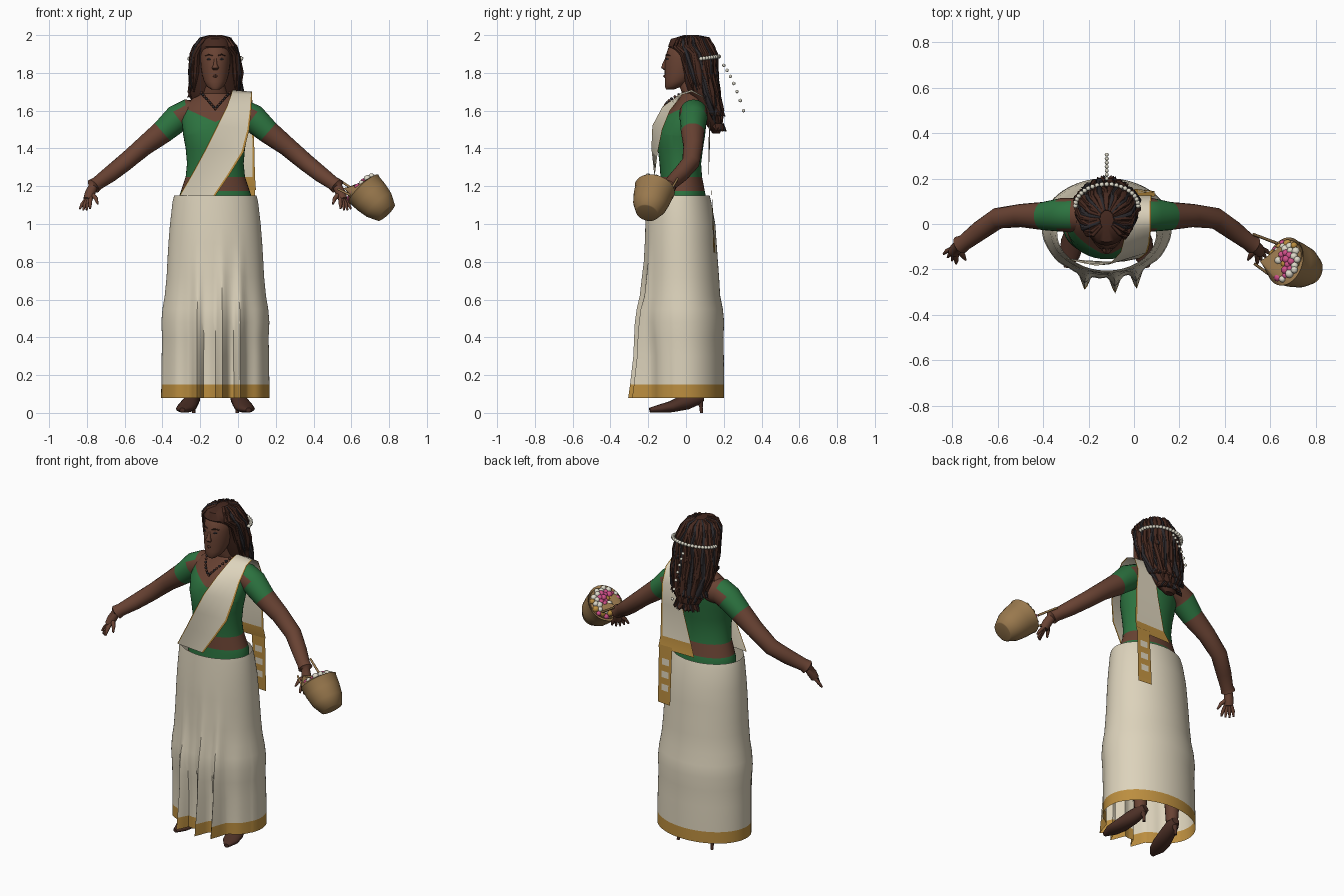
import bpy, bmesh, math, random
from mathutils import Vector

random.seed(4)
if "Cube" in bpy.data.objects:
    bpy.data.objects.remove(bpy.data.objects["Cube"])
CX = -0.12  # body centre line


def material(name, *rgb):
    m = bpy.data.materials.new(name)
    m.use_nodes = True
    m.diffuse_color = (*rgb, 1)
    bsdf = m.node_tree.nodes["Principled BSDF"]
    bsdf.inputs["Base Color"].default_value = (*rgb, 1)
    bsdf.inputs["Roughness"].default_value = 0.8
    return m


SKIN = material("brown skin", 0.14, 0.055, 0.033)
HAIR = material("dark brown hair", 0.06, 0.022, 0.014)
SHADE = material("charcoal hair", 0.025, 0.022, 0.025)
CREAM = material("cream cloth", 0.72, 0.65, 0.50)
GOLD = material("gold border", 0.50, 0.27, 0.05)
GREEN = material("green blouse", 0.025, 0.17, 0.05)
CANE = material("tan basket", 0.32, 0.19, 0.075)
PINK = material("pink petals", 0.62, 0.08, 0.25)
WHITE = material("ivory petals", 0.72, 0.69, 0.58)
SHOE = material("brown leather", 0.075, 0.03, 0.02)


def finish(name, bm, mats, angle=50):
    bmesh.ops.recalc_face_normals(bm, faces=bm.faces)
    me = bpy.data.meshes.new(name)
    bm.to_mesh(me)
    bm.free()
    for m in mats:
        me.materials.append(m)
    for p in me.polygons:
        p.use_smooth = True
    me.set_sharp_from_angle(angle=math.radians(angle))
    ob = bpy.data.objects.new(name, me)
    bpy.context.collection.objects.link(ob)
    return ob


def loft(name, tubes, mats, sides=12, flat=False, pick=None, caps=True, cuts=(), shape=None):
    """Skin elliptical rings (x, y, z, a, b); flat keeps every ring level."""
    bm = bmesh.new()
    for n, rings in enumerate(tubes):
        pts = [Vector(r[:3]) for r in rings]
        loops = []
        for i, r in enumerate(rings):
            u, v = Vector((1, 0, 0)), Vector((0, 1, 0))
            if not flat:
                t = (pts[min(i + 1, len(pts) - 1)] - pts[max(i - 1, 0)]).normalized()
                u = t.cross(Vector((0, 0, 1)))
                u = u.normalized() if u.length > 0.05 else Vector((1, 0, 0))
                v = u.cross(t)
            loop = []
            for k in range(sides):
                a = math.tau * k / sides
                p = pts[i] + u * r[3] * math.cos(a) + v * r[-1] * math.sin(a)
                loop.append(bm.verts.new(shape(p) if shape else p))
            loops.append(loop)
        for i, (lo, hi) in enumerate(zip(loops, loops[1:])):
            for k in range(sides):
                j = (k + 1) % sides
                f = bm.faces.new((lo[k], lo[j], hi[j], hi[k]))
                f.material_index = n % len(mats) if pick is None else 0
        if caps:
            for loop in (loops[0], loops[-1]):
                bm.faces.new(loop).material_index = n % len(mats) if pick is None else 0
    for co, no in cuts:
        bmesh.ops.bisect_plane(bm, geom=bm.verts[:] + bm.edges[:] + bm.faces[:], plane_co=co, plane_no=no)
    if pick:
        for f in bm.faces:
            f.material_index = pick(f.calc_center_median())
    return finish(name, bm, mats)


def balls(name, items, mats, detail=1):
    bm = bmesh.new()
    for i, (p, r) in enumerate(items):
        made = bmesh.ops.create_icosphere(bm, subdivisions=detail, radius=r)["verts"]
        for v in made:
            v.co += Vector(p)
        for f in {f for v in made for f in v.link_faces}:
            f.material_index = i % len(mats)
    return finish(name, bm, mats)


def strip(name, stations, columns, mats, pick):
    """Cloth ribbon between left and right edge points."""
    bm = bmesh.new()
    rows = [[bm.verts.new(Vector(l).lerp(Vector(r), c)) for c in columns] for l, r in stations]
    for i in range(len(rows) - 1):
        for j in range(len(columns) - 1):
            f = bm.faces.new((rows[i][j], rows[i][j + 1], rows[i + 1][j + 1], rows[i + 1][j]))
            f.material_index = pick(i, j)
    return finish(name, bm, mats)


def mirror(rings):
    return [(2 * CX - r[0], *r[1:]) for r in rings]


def column(rows):
    return [(CX, y, z, a, b) for z, y, a, b in rows]


# Torso with cut neckline, bare midriff and waistband
def blouse(c):
    return int(1.25 < c.z < 1.54 + 0.45 * abs(c.x - CX) or 1.1 < c.z < 1.175)


torso = column([(1.05, -.02, .19, .125), (1.15, -.018, .19, .122), (1.25, -.025, .157, .11),
                (1.32, -.03, .15, .11), (1.4, -.03, .157, .12), (1.47, -.027, .17, .128),
                (1.55, -.01, .178, .12), (1.62, .02, .165, .09), (1.665, .03, .12, .065),
                (1.69, .03, .065, .05), (1.73, .015, .052, .05), (1.8, .01, .05, .05)])
neck = Vector((CX, 0, 1.54))
loft("torso", [torso], [SKIN, GREEN], 40, True, blouse,
     cuts=[((0, 0, 1.1), (0, 0, 1)), ((0, 0, 1.175), (0, 0, 1)), ((0, 0, 1.25), (0, 0, 1)),
           (neck, (.45, 0, -1)), (neck, (-.45, 0, -1))])

# Arms with short sleeves, cuffs and hands
arm = [(-.20, .04, 1.58, .07), (-.27, .04, 1.585, .075), (-.32, .04, 1.56, .074), (-.40, .035, 1.487, .062),
       (-.5, .037, 1.41, .051), (-.6, .025, 1.325, .047), (-.68, -.03, 1.262, .043), (-.745, -.08, 1.215, .036),
       (-.765, -.092, 1.2, .041), (-.768, -.095, 1.195, .025), (-.785, -.11, 1.16, .027), (-.795, -.122, 1.13, .024)]
fingers = [[(-.79 + s * .4, -.118 - s * .5, 1.14, .011), (-.805 + s, -.14 - s, 1.105, .01),
            (-.812 + s * 1.3, -.152 - s, 1.07 + abs(s) * .5, .005)] for s in (-.02, -.006, .008, .022)]
fingers.append([(-.775, -.115, 1.16, .013), (-.752, -.14, 1.135, .011), (-.742, -.158, 1.105, .005)])
for side, flip in (("right", list), ("left", mirror)):
    loft(side + "_arm", [flip(arm)], [SKIN, GREEN], 20,
         pick=lambda c: int(.19 < abs(c.x - CX) and c.z > 1.2 and abs(c.x - CX) * .75 - (c.z - 1.487) * .66 < .21
                            and abs(c.x - CX) - (c.z - 1.585) * .8 > .155),
         cuts=[(flip([(-.40, .035, 1.487)])[0], (-.75 if side == "right" else .75, 0, -.66))])
    loft(side + "_fingers", [flip(f) for f in fingers], [SKIN], 8)

# Head and face
head = column([(1.712, -.085, .022, .02), (1.728, -.067, .045, .045), (1.755, -.045, .06, .067),
               (1.79, -.03, .07, .083), (1.83, -.02, .076, .093), (1.88, -.01, .08, .1),
               (1.93, 0, .078, .095), (1.97, .01, .055, .07), (1.988, .01, .02, .03)])
loft("head", [head], [SKIN], 28, True)
loft("nose", [column([(1.88, -.102, .007, .008), (1.845, -.112, .01, .015), (1.827, -.115, .019, .017),
                      (1.815, -.108, .012, .01)])], [SKIN], 10, True)
loft("lips", [[(CX - .026, -.101, 1.783, .002), (CX, -.113, 1.783, .008), (CX + .026, -.101, 1.783, .002)]], [SHOE], 8)
for s in (-1, 1):
    side = "left" if s > 0 else "right"
    loft(side + "_brow", [[(CX + s * .014, -.107, 1.892, .003), (CX + s * .034, -.102, 1.898, .004),
                           (CX + s * .055, -.084, 1.89, .002)]], [HAIR], 6)
    loft(side + "_eye", [[(CX + s * .018, -.104, 1.872, .002), (CX + s * .033, -.099, 1.873, .007),
                          (CX + s * .048, -.086, 1.871, .002)]], [SHADE], 8)

# Hair: core mass, flowing locks and ragged tips
mass = column([(1.995, .02, .03, .04), (1.98, .018, .075, .098), (1.94, .02, .102, .115), (1.9, .045, .115, .105),
               (1.8, .065, .128, .09), (1.7, .085, .135, .08), (1.6, .12, .11, .065), (1.52, .15, .07, .04),
               (1.48, .16, .03, .02)])
loft("hair", [mass], [HAIR], 28, True)


def on_hair(i, a, grow=1.0):
    x, y, z, rx, ry = mass[i]
    return (x + rx * grow * math.cos(a), y + ry * grow * math.sin(a), z)


locks, tips = [], []
for k in range(26):
    a = math.radians(-38 + 256 * k / 25)
    wave = [on_hair(i, a + random.uniform(-.08, .08), random.uniform(.97, 1.06)) for i in range(8)]
    last = random.choice((6, 7)) if 0.2 < a < 2.9 else 5
    locks.append([(*p, .006 + .011 * min(1, i / 3) if i < last else .001)
                  for i, p in enumerate(wave[:last + 1])])
    for i in range(3, 8):
        b = a + random.uniform(-.1, .1)
        if math.sin(b) > 0.2:
            p, q = Vector(on_hair(i, b, .9)), Vector(on_hair(i, b, 1.1))
            out = (q - p).normalized()
            tips.append([(*p, .02), (*(p + out * .03 - Vector((0, 0, .03))), .001)])
loft("hair_locks", locks, [HAIR, HAIR, SHADE], 7)
loft("hair_tips", tips, [HAIR, SHADE, HAIR], 5)

# Flower garland and necklace
garland = [((CX + .138 * math.cos(t), .08 + .095 * math.sin(t), 1.875 + .012 * math.sin(t)), .012)
           for t in [math.pi * i / 20 for i in range(21)]]
garland += [((CX, .2 + .105 * t, 1.84 - .24 * t * (.6 + .4 * t)), .01) for t in [i / 6 for i in range(7)]]
balls("hair_garland", garland, [WHITE])
balls("necklace", [((CX + .075 * t, -.115 + .1 * t * t, 1.61 + .085 * abs(t)), .009)
                   for t in [i / 8 - 1 for i in range(17)]], [SHOE, SHADE])

# Draped shawl: across the chest, over the left shoulder, down the back
shawl = [((-.31, -.15, 1.15), (-.12, -.17, 1.15)), ((-.235, -.17, 1.28), (-.045, -.165, 1.26)),
         ((-.17, -.183, 1.4), (.03, -.15, 1.38)), ((-.11, -.178, 1.52), (.06, -.125, 1.5)),
         ((-.06, -.125, 1.62), (.07, -.085, 1.6)), ((-.035, -.03, 1.69), (.075, -.02, 1.685)),
         ((-.03, .03, 1.71), (.075, .03, 1.7)), ((-.03, .09, 1.68), (.075, .09, 1.67)),
         ((-.05, .125, 1.6), (.078, .125, 1.58)), ((-.07, .128, 1.45), (.085, .12, 1.45)),
         ((-.12, .12, 1.25), (.09, .12, 1.25)), ((-.15, .135, 1.18), (.095, .135, 1.18))]
strip("shawl", shawl, (0, .03, .27, .5, .73, .94, 1), [CREAM, GOLD], lambda i, j: int(j in (0, 5) or i == 10))
tail = [((.0, .135 + .02 * t, 1.2 - .35 * t), (.09, .135 + .01 * t, 1.2 - .35 * t)) for t in [i / 9 for i in range(10)]]
strip("shawl_tail", tail, (0, .2, .75, 1), [GOLD, CREAM], lambda i, j: int(j == 1 and i in (2, 4, 6)))


# Long skirt with three sharp front pleats and a gold hem
def pleat(p):
    depth = max(0, (.95 - p.z) / .87) ** 1.5 * .09
    if p.y < -.08:
        p.y -= depth * max(max(0, 1 - abs(p.x - c) / .035) for c in (-.215, -.085, .01))
        p.y -= .004 * math.sin(p.x * 70) * min(1, depth * 20)
    return p


skirt = column([(1.15, -.04, .218, .165), (1.12, -.037, .226, .17), (1.0, -.03, .24, .185), (.9, -.028, .248, .19),
                (.8, -.025, .254, .194), (.72, -.024, .258, .199), (.62, -.022, .268, .203), (.55, -.02, .28, .215),
                (.48, -.018, .286, .22), (.4, -.017, .282, .215), (.3, -.012, .284, .212), (.15, -.01, .286, .212),
                (.08, -.01, .287, .212)])
loft("skirt", [skirt], [CREAM, GOLD], 144, True, lambda c: int(c.z < .15), False, shape=pleat)

# Legs and heeled shoes
for s, side in ((-1, "right"), (1, "left")):
    x = CX + s * .115
    loft(side + "_leg", [[(x, .05, .09, .034), (x, .05, .4, .055), (x, .0, 1.05, .085)]], [SKIN], 14, True)
    loft(side + "_shoe", [[(x - s * .005, .09, .085, .022), (x, .06, .078, .036), (x + s * .015, 0, .058, .042),
                           (x + s * .035, -.08, .032, .052, .03), (x + s * .05, -.14, .022, .045, .022),
                           (x + s * .06, -.192, .015, .014, .012)]], [SHOE], 14)
    loft(side + "_heel", [[(x, .07, .07, .022), (x, .08, .03, .009), (x, .082, 0, .009)]], [SHOE], 10, True)

# Basket, handle stubs and heaped flowers
rim = Vector((.665, -.165, 1.185))
axis = Vector((-.674, .225, .70)).normalized()


def around(h, r, r2=None):
    return (*(rim + axis * h), r)


basket = [around(-.18, .055), around(-.178, .062), around(-.12, .09), around(-.06, .101), around(-.01, .105),
          around(0, .109), around(.006, .106), around(0, .097), around(-.03, .094)]
loft("basket", [basket], [CANE], 28)
loft("basket_handle", [[(.63, -.085, 1.17, .007), (.525, -.045, 1.24, .006)],
                       [(.60, -.225, 1.15, .007), (.53, -.175, 1.185, .006)]], [CANE], 8)
u = axis.orthogonal().normalized()
v = axis.cross(u)
flowers = []
for i in range(46):
    r, t = .088 * math.sqrt((i + .5) / 46), i * 2.4
    lift = .02 - 2 * r * r + random.uniform(-.005, .008)
    flowers.append((rim + u * r * math.cos(t) + v * r * math.sin(t) + axis * lift, random.uniform(.014, .02)))
balls("basket_flowers", flowers, [PINK, WHITE, GOLD, PINK, WHITE], 2)
